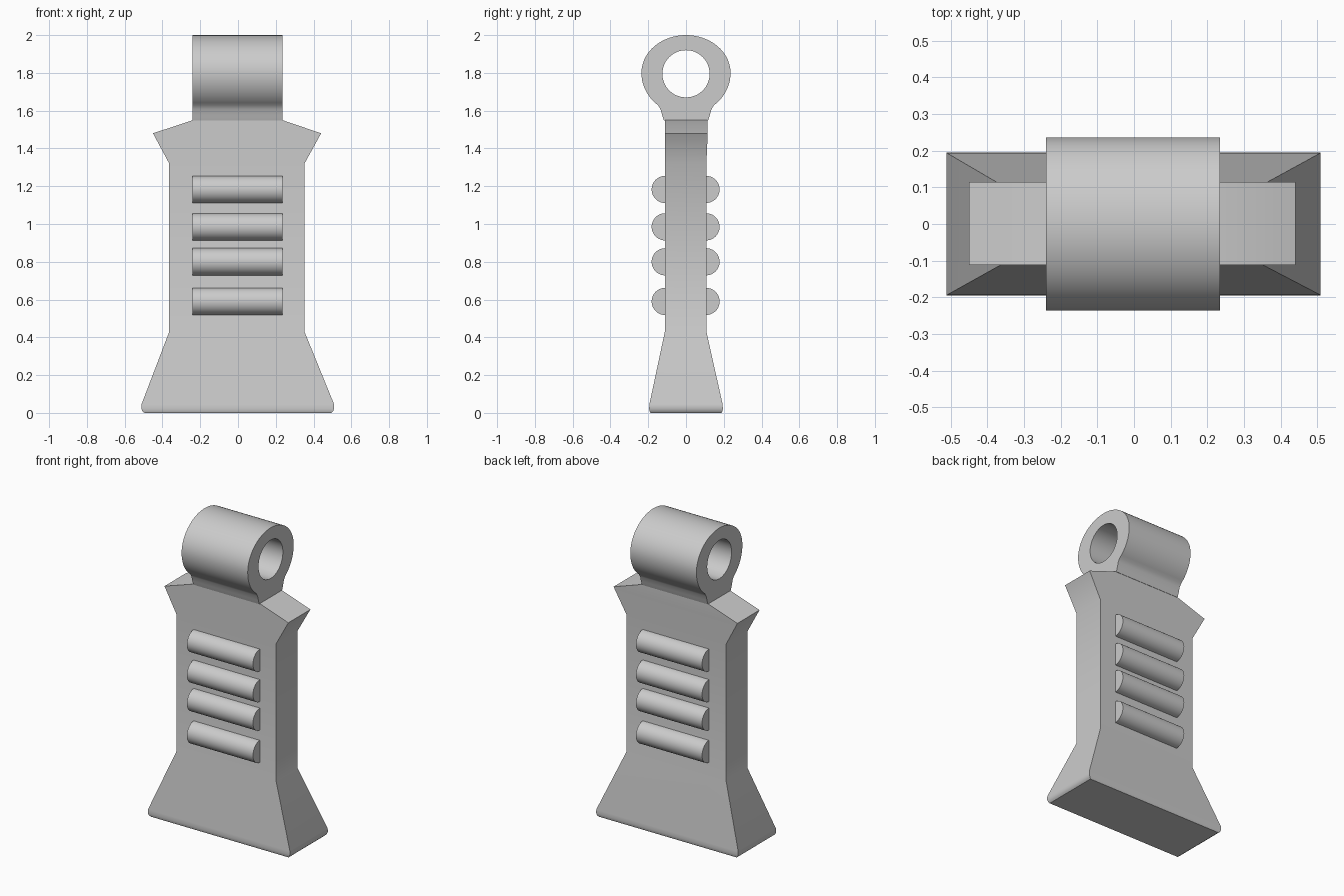
import bpy, bmesh, math

if "Cube" in bpy.data.objects:
    bpy.data.objects.remove(bpy.data.objects["Cube"])

grey = bpy.data.materials.new("light grey")
grey.diffuse_color = (0.6, 0.6, 0.6, 1)
grey.use_nodes = True
grey.node_tree.nodes["Principled BSDF"].inputs["Base Color"].default_value = grey.diffuse_color


def finish(name, bm):
    bmesh.ops.recalc_face_normals(bm, faces=bm.faces)
    mesh = bpy.data.meshes.new(name)
    bm.to_mesh(mesh)
    bm.free()
    mesh.materials.append(grey)
    obj = bpy.data.objects.new(name, mesh)
    bpy.context.collection.objects.link(obj)
    bpy.ops.object.select_all(action='DESELECT')
    obj.select_set(True)
    bpy.context.view_layer.objects.active = obj
    bpy.ops.object.shade_smooth_by_angle(angle=math.radians(32))
    return obj


# Body: stacked rectangles (z, x min, x max, y min, y max)
levels = [
    (0.0, -0.495, 0.495, -0.188, 0.188),
    (0.008, -0.506, 0.503, -0.193, 0.193),
    (0.022, -0.511, 0.509, -0.195, 0.195),
    (0.045, -0.511, 0.509, -0.194, 0.194),
    (0.43, -0.364, 0.352, -0.112, 0.108),
    (1.32, -0.364, 0.352, -0.112, 0.108),
    (1.48, -0.45, 0.44, -0.112, 0.115),
    (1.55, -0.24, 0.235, -0.112, 0.115),
]
bm = bmesh.new()
rings = [[bm.verts.new(p) for p in ((a, c, z), (b, c, z), (b, d, z), (a, d, z))]
         for z, a, b, c, d in levels]
bm.faces.new(rings[0])
bm.faces.new(rings[-1])
for lo, hi in zip(rings, rings[1:]):
    for i in range(4):
        j = (i + 1) % 4
        bm.faces.new((lo[i], lo[j], hi[j], hi[i]))
finish("body", bm)

X0, X1 = -0.24, 0.235

# Hanging loop: rounded outline with a short neck, pierced by a round hole
ZC, R, HOLE = 1.80, 0.236, 0.125
outer = []
for k in range(57):
    t = math.radians(-51 + 282 * k / 56)
    outer.append((R * math.cos(t), ZC + (0.20 if math.sin(t) > 0 else 0.22) * math.sin(t)))
neck = [(0.135, 1.608), (0.126, 1.575), (0.117, 1.548), (0.05, 1.548)]
outer += [(-y, z) for y, z in neck] + [(0, 1.548)] + neck[::-1]
inner = []
for y, z in outer:
    t = math.atan2(z - 1.795, y)
    inner.append((HOLE * math.cos(t), 1.795 + HOLE * math.sin(t)))
bm = bmesh.new()
loops = [[bm.verts.new((x, y, z)) for y, z in pts]
         for x, pts in ((X0, outer), (X1, outer), (X1, inner), (X0, inner))]
n = len(outer)
for a in range(4):
    p, q = loops[a], loops[(a + 1) % 4]
    for i in range(n):
        j = (i + 1) % n
        bm.faces.new((p[i], p[j], q[j], q[i]))
finish("hanging_loop", bm)

# Grip ribs: half-round bars on the front and back
for side, base in ((-1, -0.11), (1, 0.106)):
    for num, zc in enumerate((0.59, 0.80, 0.985, 1.183)):
        bm = bmesh.new()
        prof = [(base + side * 0.072 * math.sin(math.pi * k / 20),
                 zc + 0.072 * math.cos(math.pi * k / 20)) for k in range(21)]
        ends = [[bm.verts.new((x, y, z)) for y, z in prof] for x in (X0, X1)]
        for e in ends:
            bm.faces.new(e)
        for i in range(21):
            j = (i + 1) % 21
            bm.faces.new((ends[0][i], ends[0][j], ends[1][j], ends[1][i]))
        finish(("front" if side < 0 else "back") + f"_rib_{num + 1}", bm)
